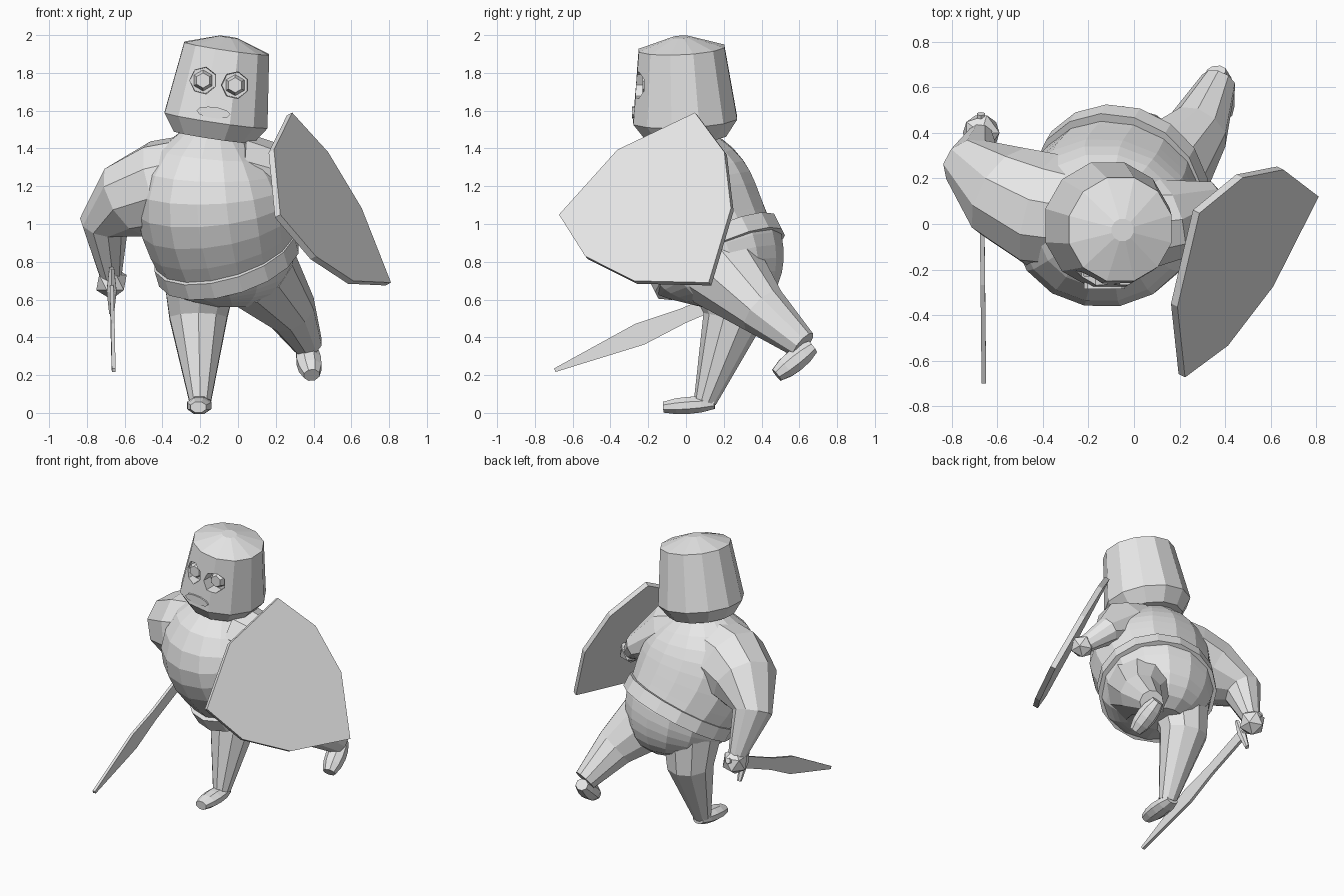
import bpy, bmesh
from math import cos, sin, pi, sqrt
from mathutils import Vector

default_cube = bpy.data.objects.get("Cube")
if default_cube:
    bpy.data.objects.remove(default_cube, do_unlink=True)

shade = (.8, .8, .8, 1)
grey = bpy.data.materials.new("plain_grey")
grey.use_nodes = True
grey.diffuse_color = shade
grey.node_tree.nodes["Principled BSDF"].inputs["Base Color"].default_value = shade


def finish(name, bm):
    """Turn a bmesh into a flat-shaded grey object."""
    bmesh.ops.recalc_face_normals(bm, faces=bm.faces)
    mesh = bpy.data.meshes.new(name)
    bm.to_mesh(mesh)
    bm.free()
    mesh.materials.append(grey)
    part = bpy.data.objects.new(name, mesh)
    bpy.context.collection.objects.link(part)
    return part


def skin(bm, loops):
    """Join closed loops of vertices into a capped solid."""
    for lower, upper in zip(loops, loops[1:]):
        for k in range(len(lower)):
            bm.faces.new((lower[k - 1], lower[k], upper[k], upper[k - 1]))
    bm.faces.new(loops[0])
    bm.faces.new(loops[-1])


def loft(name, centres, radii, normals, sides=10, side_axis=Vector((1, 0, 0)), depth=1):
    """Skin rings that face along the given normals; depth flattens the rings."""
    bm = bmesh.new()
    loops = []
    for centre, radius, normal in zip(centres, radii, normals):
        across = side_axis - side_axis.project(normal)
        across.normalize()
        up = normal.normalized().cross(across) * depth
        angles = [2 * pi * (k + .5) / sides for k in range(sides)]
        loops.append([bm.verts.new(centre + (across * cos(a) + up * sin(a)) * radius) for a in angles])
    skin(bm, loops)
    return finish(name, bm)


def limb(name, joints, radii, **options):
    """Tapered tube through joints, with each ring square to the path."""
    points = [Vector(joint) for joint in joints]
    end = len(points) - 1
    normals = [points[min(i + 1, end)] - points[max(i - 1, 0)] for i in range(end + 1)]
    return loft(name, points, radii, normals, **options)


def plate(name, outline, thickness):
    """Flat slab from an outline and a thickness vector."""
    bm = bmesh.new()
    front = [bm.verts.new(point) for point in outline]
    back = [bm.verts.new(point + thickness) for point in outline]
    skin(bm, [front, back])
    return finish(name, bm)


def mirrored_outline(start, along, across, profile):
    """Closed outline from (distance, half width) pairs mirrored over an axis."""
    right = [start + along * d + across * w for d, w in profile]
    left = [start + along * d - across * w for d, w in reversed(profile) if w]
    return right + left


def fist(name, centre, radius):
    bm = bmesh.new()
    bmesh.ops.create_icosphere(bm, subdivisions=1, radius=radius)
    bmesh.ops.translate(bm, verts=bm.verts, vec=centre)
    return finish(name, bm)


def foot(name, heel, toe, depth):
    """Rounded slab between heel and toe."""
    heel, toe = Vector(heel), Vector(toe)
    steps = [k / 4 for k in range(5)]
    loft(name, [heel.lerp(toe, t) for t in steps],
         [.07 * sqrt(1 - .6 * (2 * t - 1) ** 2) for t in steps],
         [toe - heel] * len(steps), sides=8, depth=depth)


# Bucket-shaped head, tipped to one side
neck = Vector((-.13, 0, 1.46))
head_axis = Vector((.15, -.05, 1))
head_levels = {0: .22, .09: .285, .47: .235, .53: .05}
head = loft("head", [neck + head_axis * level for level in head_levels],
            head_levels.values(), [head_axis] * len(head_levels), sides=12)

# Eye sockets cut into the head, with raised eyes inside
for side, x, z in (("right", -.185, 1.76), ("left", -.015, 1.735)):
    cutter = limb("socket_cutter", [(x, -.4, z), (x, -.19, z)], (.08, .07), sides=7)
    cutter.hide_render = True
    cut = head.modifiers.new("socket", "BOOLEAN")
    cut.object = cutter
    cut.solver = "EXACT"
    bpy.context.view_layer.objects.active = head
    bpy.ops.object.modifier_apply(modifier=cut.name)
    bpy.data.objects.remove(cutter, do_unlink=True)
    limb(side + "_eye", [(x, -.18, z), (x, -.23, z)], (.06, .04), sides=6)

# Wavy mouth
turns = [2 * pi * k / 10 for k in range(10)]
mouth = [Vector((-.13 + .09 * cos(a), -.285, 1.59 + .03 * sin(a) - .01 * cos(a))) for a in turns]
plate("mouth", mouth, Vector((0, .05, 0)))

# Forward-leaning torso, broad at the chest
waist = Vector((-.06, .16, .83))
belt_axis = Vector((-.3, -.5, 1))
steps = [k / 7 for k in range(8)]
bulge = Vector((-.04, -.08, 0))
loft("torso", [waist.lerp(neck, t) + bulge * sin(pi * t) for t in steps],
     [.18 + .19 * (1 - t ** 4) + .05 * sin(pi * t) for t in steps],
     [belt_axis.lerp(head_axis, t) for t in steps], sides=16, depth=.92)

# Belt and rounded hips
loft("belt", [waist - belt_axis * .04, waist + belt_axis * .04], (.39, .39), [belt_axis] * 2,
     sides=16, depth=.98)
crotch = Vector((-.03, .23, .56))
loft("hips", [waist.lerp(crotch, t) for t in steps],
     [.37 * sqrt(1 - .85 * t * t) for t in steps],
     [belt_axis.lerp(Vector((0, 0, 1)), t) for t in steps], sides=14)

# Standing right leg and trailing left leg
limb("right_leg", [(-.2, .22, .7), (-.21, .25, .5), (-.2, .1, .06)], (.2, .16, .06))
limb("left_leg", [(.1, .2, .75), (.28, .41, .54), (.37, .62, .36)], (.23, .14, .08))
foot("right_foot", (-.2, .15, .05), (-.21, -.12, .03), .7)
foot("left_foot", (.36, .67, .35), (.39, .48, .2), .9)

# Bulky right arm hanging back, left arm bent behind the shield
right_grip = Vector((-.67, .4, .69))
left_grip = Vector((.44, 0, 1.03))
limb("right_arm", [(-.22, .03, 1.24), (-.4, .06, 1.19), (-.57, .14, 1.13), (-.71, .26, 1), right_grip],
     (.24, .26, .22, .13, .05), side_axis=Vector((.6, .8, 0)))
limb("left_arm", [(0, 0, 1.27), (.14, .02, 1.25), (.32, .1, 1.14), left_grip],
     (.22, .19, .09, .05), side_axis=Vector((0, 1, 0)))
fist("right_hand", right_grip, .09)
fist("left_hand", left_grip, .08)

# Leaf-bladed sword pointing forward and down
along = Vector((.01, -.92, -.39))
across = Vector((0, -.39, .92))
thickness = Vector((.02, 0, 0))
blade = [(.1, .04), (.45, .04), (.7, .06), (1.19, .01)]
plate("sword_blade", mirrored_outline(right_grip - thickness / 2, along, across, blade), thickness)
limb("sword_handle", [right_grip - along * .09, right_grip + along * .13], (.02, .02), sides=6)
hilt = right_grip + along * .11
limb("sword_guard", [hilt - across * .13, hilt, hilt + across * .13], (.015, .03, .015), sides=6)

# Eight-sided shield with its point low and outward
point = Vector((.81, .12, .69))
spine = Vector((-.59, -.46, .67))
width = Vector((.07, .8, .6))
profile = [(0, 0), (.3, .32), (.62, .46), (.94, .45), (1.05, 0)]
plate("shield", mirrored_outline(point, spine, width, profile), spine.cross(width) * .035)
